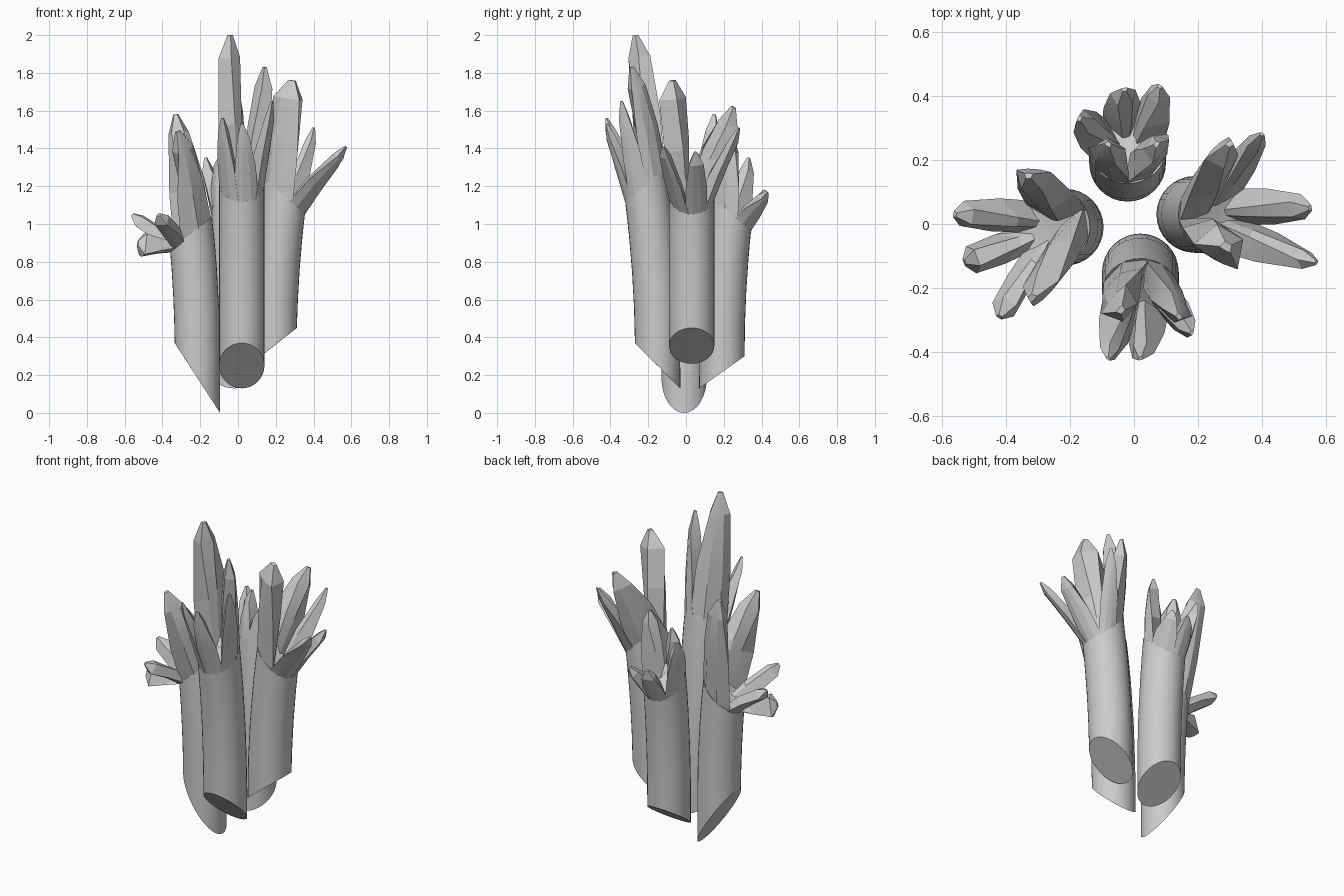
import bpy, bmesh, math
from mathutils import Vector

if "Cube" in bpy.data.objects:
    bpy.data.objects.remove(bpy.data.objects["Cube"])

SIDES, R = 32, 0.12


def log_point(log, ang, z, r=R):
    """Point on the gently outward-leaning trunk."""
    lean = 0.05 * (max(z - 0.3, 0) / 0.8) ** 2
    o = math.radians(log["out"])
    return Vector((log["c"][0] + lean * math.cos(o) + r * math.cos(ang),
                   log["c"][1] + lean * math.sin(o) + r * math.sin(ang), z))


def slope(log, ang, key):
    """Height of an oblique cut: (outer z, inner z)."""
    zo, zi = log[key]
    k = max(0, (1 + math.cos(ang - math.radians(log["out"]))) / 2)
    return zi + (zo - zi) * k


def bridge(bm, a, b):
    n = len(a)
    for i in range(n):
        bm.faces.new((a[i], a[(i + 1) % n], b[(i + 1) % n], b[i]))


def trunk(bm, log):
    rings = []
    for t in (0, 0.25, 0.5, 0.75, 0.88, 1):
        ring = []
        for i in range(SIDES):
            a = math.tau * i / SIDES
            z0, z1 = slope(log, a, "cut"), slope(log, a, "rim")
            ring.append(bm.verts.new(log_point(log, a, z0 + (z1 - z0) * t)))
        rings.append(ring)
    for a, b in zip(rings, rings[1:]):
        bridge(bm, a, b)
    bm.faces.new(rings[0][::-1])
    # broken top sinks towards the heart of the wood
    heart = bm.verts.new(log_point(log, 0, sum(log["rim"]) / 2 - 0.03, 0))
    for i in range(SIDES):
        bm.faces.new((rings[-1][i], rings[-1][(i + 1) % SIDES], heart))


def splinter(bm, log, a0, a1, tip, w):
    """Tapered shard rising from an arc of the broken rim."""
    a0, a1, tip = math.radians(a0), math.radians(a1), Vector(tip)
    am = (a0 + a1) / 2
    layout = [(-1, 1), (-0.35, 1.2), (0.35, 1.2), (1, 1), (0.6, -1), (-0.6, -1)]

    base = []
    for u, v in layout:
        a = am + u * (a1 - a0) / 2
        z = slope(log, a, "rim") - 0.01
        base.append(log_point(log, a, z, R if v > 0 else 0.025))

    # tip section lies square to the shard's own direction
    axis = (tip - sum(base, Vector()) / len(base)).normalized()
    tan = Vector((-math.sin(am), math.cos(am), 0))
    out = tan.cross(axis).normalized()
    tan = axis.cross(out)
    thick = 0.28 + 0.5 * (1 - axis.z) ** 2      # flat-lying shards are chunkier
    end = [tip + tan * u * w / 2 + out * v * w * thick for u, v in layout]
    drop = axis * 0.13 * (tip.z - base[0].z + 0.2)

    # shard starts upright, then flares outwards
    mid = [Vector((b.x + (e.x - b.x) * 0.38, b.y + (e.y - b.y) * 0.38,
                   b.z + (e.z - b.z) * 0.42)) for b, e in zip(base, end)]
    hub = sum(mid, Vector()) / len(mid)
    mid = [hub + (p - hub) * 1.12 for p in mid]
    ridge = [tip + (e - tip) * 0.25 for e in end]

    sections = [base, mid, [e - drop for e in end], ridge]
    rings = [[bm.verts.new(p) for p in s] for s in sections]
    for a, b in zip(rings, rings[1:]):
        bridge(bm, a, b)
    bm.faces.new(rings[0][::-1])
    bm.faces.new(rings[-1])


def make_log(name, c, out, cut, rim, start, shards):
    """cut: outer and inner height of the foot; rim: outer height of the break;
    shards run round the rim from start: (end angle, tip, width)."""
    log = dict(c=c, out=out, cut=cut, rim=(rim, rim + 0.18))
    bm = bmesh.new()
    trunk(bm, log)
    for end, tip, w in shards:
        splinter(bm, log, start - 4, end + 4, tip, w)
        start = end
    bmesh.ops.recalc_face_normals(bm, faces=bm.faces)
    mesh = bpy.data.meshes.new(name)
    bm.to_mesh(mesh)
    bm.free()
    ob = bpy.data.objects.new(name, mesh)
    bpy.context.collection.objects.link(ob)
    bpy.ops.object.select_all(action='DESELECT')
    ob.select_set(True)
    bpy.context.view_layer.objects.active = ob
    bpy.ops.object.shade_smooth_by_angle(angle=math.radians(15))


make_log("front_log", (0.02, -0.15), -90, (0.37, 0.13), 1.12, -165, [
    (-102, (-0.08, -0.42, 1.56), 0.06), (-48, (0.02, -0.42, 1.53), 0.07),
    (0, (0.18, -0.34, 1.65), 0.06), (80, (0.14, -0.29, 1.83), 0.10),
    (200, (-0.04, -0.27, 2.0), 0.12)])

make_log("right_log", (0.19, 0.03), 0, (0.45, 0.26), 1.06, -72, [
    (-12, (0.57, -0.12, 1.41), 0.06), (38, (0.55, 0.05, 1.38), 0.08),
    (82, (0.40, 0.28, 1.51), 0.06), (190, (0.30, 0.25, 1.62), 0.11),
    (290, (0.29, -0.07, 1.76), 0.16)])

make_log("back_log", (-0.02, 0.19), 90, (0.30, 0.13), 0.97, -90, [
    (18, (0.07, 0.25, 1.45), 0.09), (75, (0.08, 0.43, 1.17), 0.07),
    (127, (-0.03, 0.42, 1.18), 0.08), (190, (-0.17, 0.33, 1.35), 0.08),
    (270, (-0.08, 0.25, 1.38), 0.09)])

make_log("left_log", (-0.215, -0.01), 180, (0.37, 0.0), 0.86, 30, [
    (140, (-0.33, 0.15, 1.58), 0.11), (184, (-0.56, 0.03, 1.05), 0.08),
    (218, (-0.53, -0.12, 0.90), 0.09), (245, (-0.42, -0.29, 1.05), 0.08),
    (390, (-0.32, -0.23, 1.49), 0.12)])
